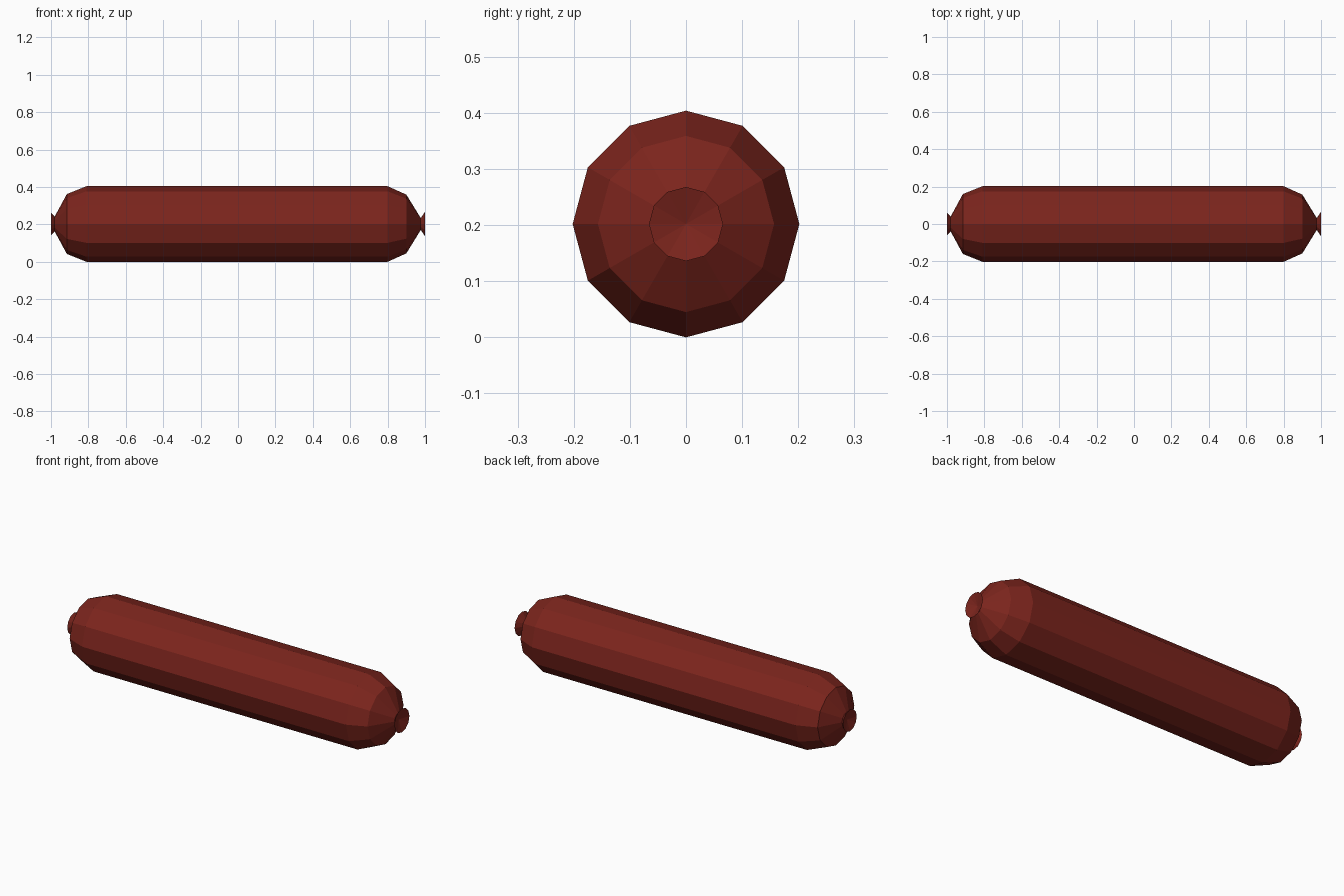
import bpy, bmesh, math

if "Cube" in bpy.data.objects:
    bpy.data.objects.remove(bpy.data.objects["Cube"])

SIDES = 12
CENTRE_Z = 0.202

# (x, radius) from the left dimple, along the skin, to the right dimple
PROFILE = [(-0.982, 0), (-1.0, 0.06), (-0.98, 0.04), (-0.915, 0.16), (-0.81, 0.202),
           (0.80, 0.202), (0.90, 0.157), (0.977, 0.032), (1.0, 0.066), (0.98, 0)]


def lathe_x(name, profile, sides, z):
    """Flat-faced turned shape around a line parallel to x."""
    bm = bmesh.new()
    rings = []
    for x, r in profile:
        count = sides if r else 1
        rings.append([bm.verts.new((x, r * math.sin(2 * math.pi * i / sides),
                                    z + r * math.cos(2 * math.pi * i / sides)))
                      for i in range(count)])
    for a, b in zip(rings, rings[1:]):
        for i in range(sides):
            j = (i + 1) % sides
            if len(a) == 1:
                bm.faces.new((a[0], b[j], b[i]))
            elif len(b) == 1:
                bm.faces.new((a[i], a[j], b[0]))
            else:
                bm.faces.new((a[i], a[j], b[j], b[i]))
    bmesh.ops.recalc_face_normals(bm, faces=bm.faces)
    mesh = bpy.data.meshes.new(name)
    bm.to_mesh(mesh)
    bm.free()
    obj = bpy.data.objects.new(name, mesh)
    bpy.context.collection.objects.link(obj)
    return obj


# Sausage with pinched, flared ends
sausage = lathe_x("sausage", PROFILE, SIDES, CENTRE_Z)
mat = bpy.data.materials.new("sausage_red")
mat.diffuse_color = (0.2, 0.018, 0.012, 1)
mat.use_nodes = True
mat.node_tree.nodes["Principled BSDF"].inputs["Base Color"].default_value = mat.diffuse_color
sausage.data.materials.append(mat)
